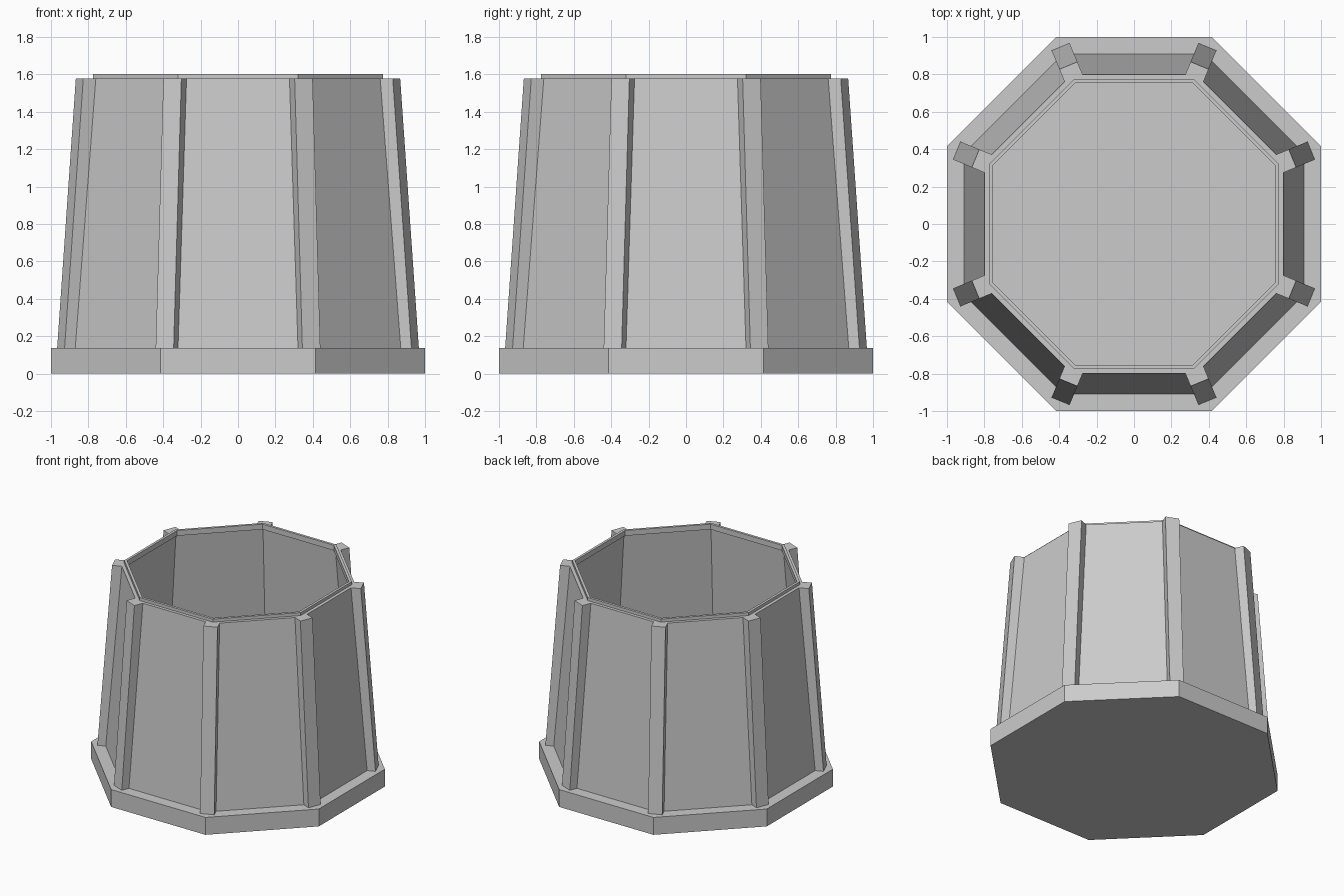
import bpy
import bmesh
import math
from mathutils import Matrix, Vector

cube = bpy.data.objects.get("Cube")
if cube:
    bpy.data.objects.remove(cube, do_unlink=True)

SIDES = 8
STEP = math.tau / SIDES
BASE_Z, WALL_Z, RIM_Z = 0.138, 1.578, 1.602

grey = bpy.data.materials.new("plain grey")
grey.use_nodes = True
grey.diffuse_color = (0.6, 0.6, 0.6, 1)
grey.node_tree.nodes["Principled BSDF"].inputs["Base Color"].default_value = grey.diffuse_color


def finish(name, bm):
    """Turn a bmesh into a flat-shaded grey object."""
    bmesh.ops.recalc_face_normals(bm, faces=bm.faces)
    mesh = bpy.data.meshes.new(name)
    bm.to_mesh(mesh)
    bm.free()
    mesh.materials.append(grey)
    obj = bpy.data.objects.new(name, mesh)
    bpy.context.collection.objects.link(obj)
    return obj


def octagon(bm, apothem, z):
    radius = apothem / math.cos(STEP / 2)
    return [bm.verts.new((radius * math.cos((i + 0.5) * STEP),
                          radius * math.sin((i + 0.5) * STEP), z))
            for i in range(SIDES)]


def bridge(bm, a, b):
    for i in range(len(a)):
        j = (i + 1) % len(a)
        bm.faces.new((a[i], a[j], b[j], b[i]))


def octagonal_solid(name, profile, closed):
    """Sweep (apothem, z) points round the octagon; cap the ends or join them."""
    bm = bmesh.new()
    rings = [octagon(bm, *point) for point in profile]
    for a, b in zip(rings, rings[1:]):
        bridge(bm, a, b)
    if closed:
        bridge(bm, rings[-1], rings[0])
    else:
        bm.faces.new(rings[0])
        bm.faces.new(rings[-1])
    return finish(name, bm)


# Solid base plate, which is also the floor
octagonal_solid("base_plate", [(1, 0), (1, BASE_Z)], closed=False)

# Tapered hollow wall with a thin raised lip
octagonal_solid("tapered_wall", [
    (0.91, BASE_Z), (0.80, WALL_Z), (0.775, WALL_Z), (0.775, RIM_Z),
    (0.755, RIM_Z), (0.755, 1.56), (0.768, 1.56), (0.878, BASE_Z)], closed=True)

# Leaning square posts along the eight corners
HALF = 0.052
bm = bmesh.new()
for i in range(SIDES):
    turn = Matrix.Rotation((i + 0.5) * STEP, 3, "Z")
    loops = []
    for inner, outer, z in ((0.957, 1.025, BASE_Z), (0.84, 0.917, WALL_Z)):
        corners = ((inner, -HALF), (outer, -HALF), (outer, HALF), (inner, HALF))
        loops.append([bm.verts.new(turn @ Vector((x, y, z))) for x, y in corners])
    bridge(bm, *loops)
    for loop in loops:
        bm.faces.new(loop)
finish("corner_posts", bm)
